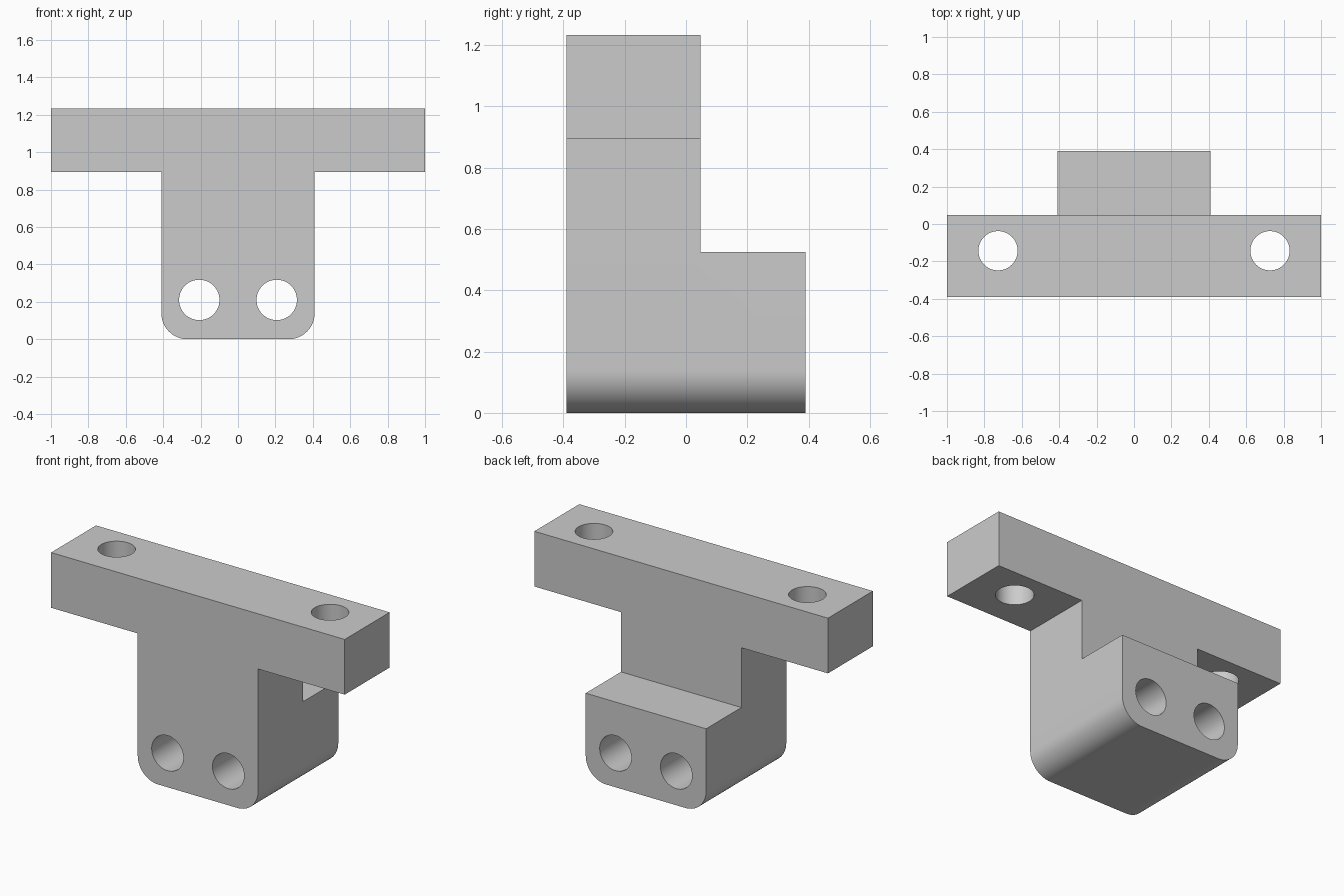
import bpy
import bmesh
import math

if "Cube" in bpy.data.objects:
    bpy.data.objects.remove(bpy.data.objects["Cube"])

BACK, MID, FRONT = 0.39, 0.047, -0.39   # depths along y
HALF_STEM, RADIUS = 0.41, 0.14
BAR_LOW, TOP, FOOT_TOP = 0.893, 1.233, 0.525

grey = bpy.data.materials.new("light grey")
grey.diffuse_color = (0.6, 0.6, 0.6, 1.0)
grey.use_nodes = True
grey.node_tree.nodes["Principled BSDF"].inputs["Base Color"].default_value = grey.diffuse_color


def corner(cx, start, steps=16):
    """Quarter-circle points of a rounded bottom corner."""
    return [(cx + RADIUS * math.cos(start + i * math.pi / 2 / steps),
             RADIUS + RADIUS * math.sin(start + i * math.pi / 2 / steps))
            for i in range(steps + 1)]


def cut(target, cutter):
    """Subtract a cutter, apply it and remove the helper."""
    cutter.hide_render = True
    mod = target.modifiers.new("cut", 'BOOLEAN')
    mod.operation = 'DIFFERENCE'
    mod.solver = 'EXACT'
    mod.object = cutter
    bpy.context.view_layer.objects.active = target
    bpy.ops.object.modifier_apply(modifier=mod.name)
    bpy.data.objects.remove(cutter, do_unlink=True)


def drill(target, radius, location, rotation=(0, 0, 0)):
    bpy.ops.mesh.primitive_cylinder_add(vertices=64, radius=radius, depth=3,
                                        location=location, rotation=rotation)
    cut(target, bpy.context.object)


# T-shaped profile with rounded lower corners, extruded front to back
profile = corner(-HALF_STEM + RADIUS, math.pi) + corner(HALF_STEM - RADIUS, -math.pi / 2)
profile += [(HALF_STEM, BAR_LOW), (1, BAR_LOW), (1, TOP),
            (-1, TOP), (-1, BAR_LOW), (-HALF_STEM, BAR_LOW)]
bm = bmesh.new()
face = bm.faces.new([bm.verts.new((x, FRONT, z)) for x, z in profile])
ext = bmesh.ops.extrude_face_region(bm, geom=[face])
bmesh.ops.translate(bm, vec=(0, BACK - FRONT, 0),
                    verts=[v for v in ext["geom"] if isinstance(v, bmesh.types.BMVert)])
bmesh.ops.recalc_face_normals(bm, faces=bm.faces)
mesh = bpy.data.meshes.new("mounting_bracket")
bm.to_mesh(mesh)
bm.free()
bracket = bpy.data.objects.new("mounting_bracket", mesh)
bpy.context.collection.objects.link(bracket)
mesh.materials.append(grey)

# Step at the back, leaving the foot below
bpy.ops.mesh.primitive_cube_add(size=1, location=(0, MID + 0.5, FOOT_TOP + 0.5))
bpy.context.object.scale = (3, 1, 1)
bpy.context.view_layer.update()
cut(bracket, bpy.context.object)

# Bolt holes: vertical through the bar, horizontal through the foot
for side in (-1, 1):
    drill(bracket, 0.105, (side * 0.727, -0.143, TOP))
    drill(bracket, 0.108, (side * 0.207, 0, 0.21), (math.pi / 2, 0, 0))

# One material, smooth curves with sharp edges
bracket.data.materials.clear()
bracket.data.materials.append(grey)
for p in bracket.data.polygons:
    p.material_index = 0
bpy.ops.object.select_all(action='DESELECT')
bracket.select_set(True)
bpy.context.view_layer.objects.active = bracket
bpy.ops.object.shade_smooth_by_angle(angle=math.radians(30))
